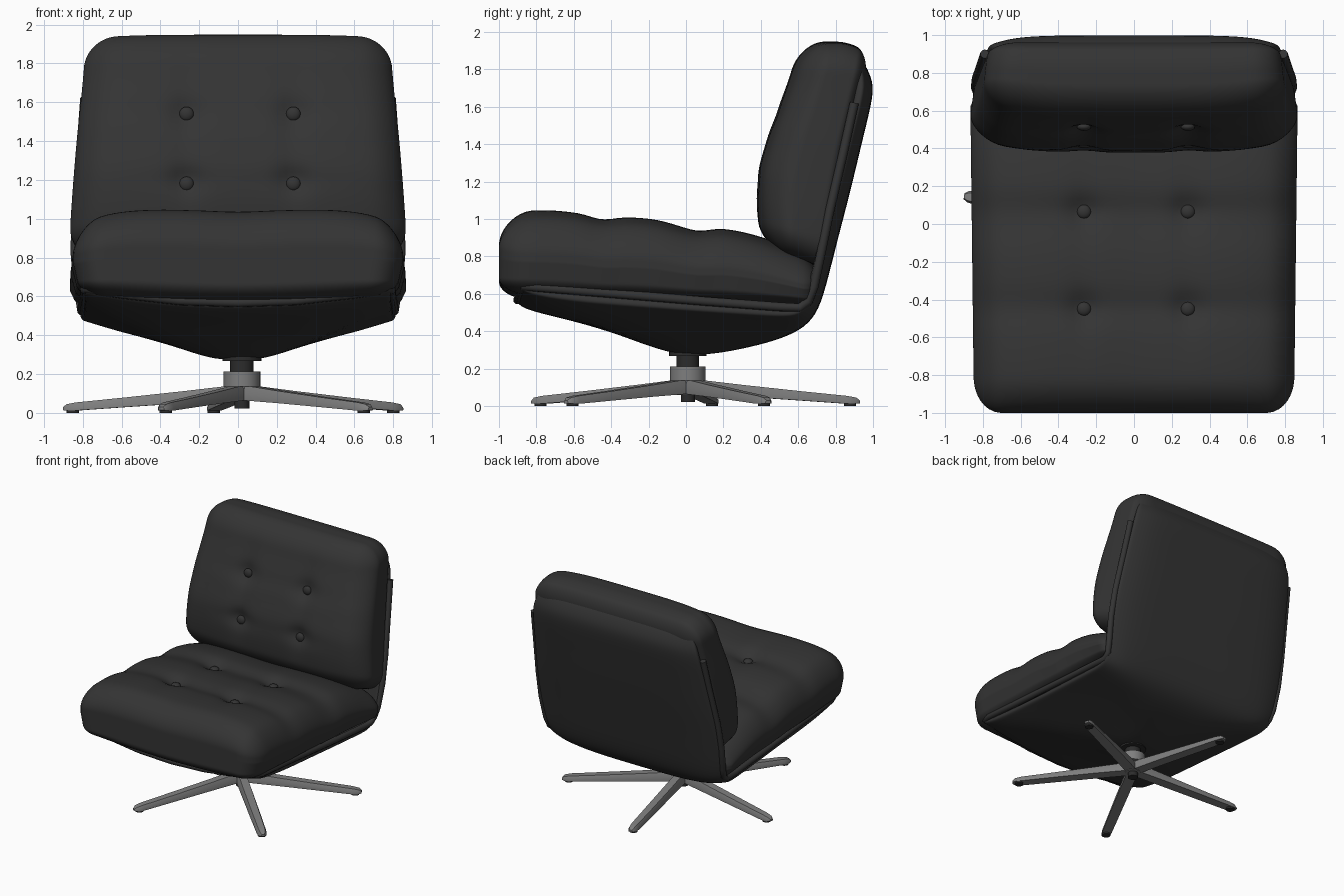
import bpy, bmesh, math
from mathutils import Vector

if "Cube" in bpy.data.objects:
    bpy.data.objects.remove(bpy.data.objects["Cube"])


def material(name, v):
    m = bpy.data.materials.new(name)
    m.diffuse_color = (v, v, v, 1)
    m.use_nodes = True
    m.node_tree.nodes["Principled BSDF"].inputs["Base Color"].default_value = m.diffuse_color
    return m


LEATHER = material("black leather", 0.034)
METAL = material("grey metal", 0.21)
RUBBER = material("dark plastic", 0.025)


def finish(name, bm, mat, angle=50):
    bmesh.ops.recalc_face_normals(bm, faces=bm.faces)
    me = bpy.data.meshes.new(name)
    bm.to_mesh(me)
    bm.free()
    ob = bpy.data.objects.new(name, me)
    bpy.context.collection.objects.link(ob)
    me.materials.append(mat)
    bpy.ops.object.select_all(action='DESELECT')
    bpy.context.view_layer.objects.active = ob
    ob.select_set(True)
    bpy.ops.object.shade_smooth_by_angle(angle=math.radians(angle))
    return ob


def interp(pts, x):
    """Smooth curve through the points."""
    x = max(pts[0][0], min(pts[-1][0], x))
    i = next(k for k in range(len(pts) - 1) if x <= pts[k + 1][0])

    def slope(k):
        a, b = pts[max(0, k - 1)], pts[min(len(pts) - 1, k + 1)]
        return (b[1] - a[1]) / (b[0] - a[0])
    (a, p), (b, q) = pts[i], pts[i + 1]
    h, t = b - a, (x - a) / (b - a)
    return (p * (1 + 2 * t) * (1 - t) ** 2 + q * t * t * (3 - 2 * t)
            + h * slope(i) * t * (1 - t) ** 2 - h * slope(i + 1) * t * t * (1 - t))


def cushion(name, low, high, fn):
    """Rounded unit box (radii on low and high sides), warped into place by fn(u, v, w)."""
    bm = bmesh.new()
    bmesh.ops.create_cube(bm, size=2)
    bmesh.ops.subdivide_edges(bm, edges=bm.edges[:], cuts=47, use_grid_fill=True)
    for vert in bm.verts:
        radii = [l if c < 0 else h for c, l, h in zip(vert.co, low, high)]
        inner = [max(-1 + r, min(1 - r, c)) for c, r in zip(vert.co, radii)]
        d = Vector([(c - i) / r for c, i, r in zip(vert.co, inner, radii)]).normalized()
        vert.co = fn(*[i + k * r for i, k, r in zip(inner, d, radii)])
    return finish(name, bm, LEATHER, 80)


def tuft(x, q, rows):
    """Depth of the button dimples and the soft folds joining them."""
    total = 0
    for bx in (-0.265, 0.285):
        for bq in rows:
            dx, dq = (x - bx) ** 2, (q - bq) ** 2
            total += 0.028 * math.exp(-(dx + dq) / 0.006)
            total += 0.014 * math.exp(-dx / 0.006 - dq / 0.05)
            total += 0.008 * math.exp(-dq / 0.004 - dx / 0.05)
    return total


# Seat cushion
SEAT_ROWS = (-0.45, 0.065)
SEAT_TOP = [(-1, 1.025), (-0.85, 1.045), (-0.72, 1.047), (-0.58, 1.033), (-0.45, 1.005), (-0.3, 1.01),
            (-0.15, 0.995), (0.05, 0.945), (0.2, 0.948), (0.35, 0.92), (0.5, 0.87), (0.7, 0.79)]


def seat_shape(u, v, w):
    y = -0.15 + 0.85 * v
    s = (w + 1) / 2
    x = u * (0.857 + 0.01 * v) * (0.955 + 0.045 * min(1, 2 * s))
    bottom = 0.575 - 0.035 * v - 0.045 * (1 - u * u) * max(0, -v)
    top = interp(SEAT_TOP, y) - 0.11 * u ** 6 - 0.012 * math.exp(-u * u / 0.06)
    return x, y, bottom + (top - bottom) * s - tuft(x, y, SEAT_ROWS) * max(0, w) ** 3


cushion("seat_cushion", (0.17, 0.22, 0.45), (0.17, 0.1, 0.75), seat_shape)

# Back cushion
BACK_ROWS = (1.18, 1.54)
BACK_FRONT = [(0.79, 0.41), (0.95, 0.385), (1.1, 0.378), (1.25, 0.388), (1.45, 0.44),
              (1.6, 0.495), (1.75, 0.55), (1.95, 0.61)]
BACK_WIDTH = [(0.79, 0.872), (1.0, 0.865), (1.4, 0.835), (1.7, 0.805), (1.95, 0.785)]


def back_shape(u, v, w):
    z = 1.37 + 0.578 * w
    b = (v + 1) / 2
    x = u * interp(BACK_WIDTH, z) * (1 - 0.04 * b * b)
    front = interp(BACK_FRONT, z) + 0.08 * u ** 4 + tuft(x, z, BACK_ROWS) * (1 - b) ** 3
    rear = 0.745 + (z - 0.77) * 0.205
    z -= 0.06 * v * max(0, -w) + 0.07 * max(0, v) ** 2 * max(0, w) ** 2 + 0.02 * u ** 4 * max(0, w)
    return x, front + (rear - front) * b, z


cushion("back_cushion", (0.2, 0.7, 0.24), (0.2, 0.4, 0.26), back_shape)

# Upholstery buttons
for i, bx in enumerate((-0.265, 0.285)):
    for j in range(2):
        sy, bz = SEAT_ROWS[j], BACK_ROWS[j]
        spots = (("seat", (bx, sy, interp(SEAT_TOP, sy) - tuft(bx, sy, SEAT_ROWS) + 0.005), (1, 1, 0.6)),
                 ("back", (bx, interp(BACK_FRONT, bz) + tuft(bx, bz, BACK_ROWS) - 0.008, bz), (1, 0.6, 1)))
        for label, loc, sc in spots:
            bm = bmesh.new()
            bmesh.ops.create_uvsphere(bm, u_segments=20, v_segments=12, radius=0.037)
            bmesh.ops.scale(bm, vec=sc, verts=bm.verts)
            bmesh.ops.translate(bm, vec=loc, verts=bm.verts)
            finish(f"{label}_button_{i}{j}", bm, LEATHER)

# Shell: centre line (y, z), side line (y, z) and half width, from front lip to top of back
SHELL = [(-0.905, 0.57, -0.885, 0.625, 0.79), (-0.895, 0.52, -0.875, 0.58, 0.79),
         (-0.60, 0.455, -0.60, 0.56, 0.795), (-0.35, 0.38, -0.35, 0.54, 0.80),
         (-0.10, 0.28, -0.10, 0.52, 0.80), (0.10, 0.265, 0.10, 0.505, 0.805),
         (0.40, 0.325, 0.40, 0.485, 0.81), (0.58, 0.385, 0.57, 0.475, 0.815),
         (0.68, 0.46, 0.64, 0.51, 0.825), (0.735, 0.58, 0.69, 0.62, 0.84),
         (0.80, 0.85, 0.74, 0.85, 0.85), (0.88, 1.15, 0.82, 1.15, 0.83),
         (0.95, 1.45, 0.89, 1.45, 0.80), (1.003, 1.66, 0.945, 1.66, 0.78),
         (0.998, 1.75, 0.95, 1.75, 0.755), (0.935, 1.87, 0.92, 1.85, 0.70)]
COLS = [-1, -0.96, -0.85, -0.7, -0.5, -0.3, -0.14, 0, 0.14, 0.3, 0.5, 0.7, 0.85, 0.96, 1]
bm = bmesh.new()
grid = []
for i, (cy, cz, ey, ez, w) in enumerate(SHELL):
    row = []
    for t in COLS:
        g = max(0, (abs(t) - 0.14) / 0.86)
        z = max(cz + 0.08 * max(0, -cy) / 0.9 * t * t, 0.265 + g * (ez - 0.265))
        row.append(bm.verts.new((t * w, cy + (ey - cy) * (g if i < 8 else g ** 6), z)))
    grid.append(row)
for a, b in zip(grid, grid[1:]):
    for k in range(len(COLS) - 1):
        bm.faces.new((a[k], b[k], b[k + 1], a[k + 1]))
# thicken inwards to a closed body
bm.normal_update()
inner = {v: bm.verts.new(v.co - v.normal * 0.05) for r in grid for v in r}
rim_edges = [e for e in bm.edges if e.is_boundary]
for f in bm.faces[:]:
    bm.faces.new([inner[v] for v in reversed(f.verts)])
for e in rim_edges:
    p, q = e.verts
    bm.faces.new((p, q, inner[q], inner[p]))
shell = finish("shell", bm, LEATHER, 180)
shell.modifiers.new("soften", 'SUBSURF').levels = 2
shell.modifiers["soften"].render_levels = 2

# Piped rim around the seat shell and up both sides of the back
half = [(0.79, 0.90, 1.62), (0.81, 0.84, 1.35), (0.835, 0.77, 1.05), (0.84, 0.725, 0.83), (0.825, 0.685, 0.64),
        (0.81, 0.655, 0.56), (0.805, 0.61, 0.525), (0.805, 0.5, 0.53), (0.80, 0.1, 0.56), (0.79, -0.5, 0.61),
        (0.79, -0.8, 0.635), (0.77, -0.865, 0.64), (0.6, -0.885, 0.612), (0.3, -0.895, 0.578), (0, -0.90, 0.568)]
path = half + [(-x, y, z) for x, y, z in reversed(half[:-1])]
curve = bpy.data.curves.new("shell_rim", 'CURVE')
curve.dimensions = '3D'
curve.bevel_depth = 0.024
curve.bevel_resolution = 3
curve.use_fill_caps = True
sp = curve.splines.new('POLY')
sp.points.add(len(path) - 1)
for p, co in zip(sp.points, path):
    p.co = (*co, 1)
curve.materials.append(LEATHER)
rim = bpy.data.objects.new("shell_rim", curve)
bpy.context.collection.objects.link(rim)
bpy.ops.object.select_all(action='DESELECT')
bpy.context.view_layer.objects.active = rim
rim.select_set(True)
bpy.ops.object.convert(target='MESH')
bpy.ops.object.shade_smooth_by_angle(angle=math.radians(60))

# Swivel post
CX, CY = 0.02, 0.01


def cylinder(name, r, z0, z1, mat, x=CX, y=CY):
    bm = bmesh.new()
    bmesh.ops.create_cone(bm, cap_ends=True, segments=32, radius1=r, radius2=r, depth=z1 - z0)
    bmesh.ops.translate(bm, vec=(x, y, (z0 + z1) / 2), verts=bm.verts)
    return finish(name, bm, mat)


cylinder("swivel_plate", 0.10, 0.268, 0.29, RUBBER)
cylinder("swivel_collar", 0.06, 0.20, 0.275, RUBBER)
cylinder("hub", 0.095, 0.135, 0.212, METAL)
cylinder("hub_core", 0.062, 0.06, 0.14, METAL)
cylinder("post_end", 0.038, 0.022, 0.07, RUBBER)

# Five star legs: distance, top, bottom, half width at top and bottom
LEG = [(0.04, 0.142, 0.065, 0.030, 0.042), (0.3, 0.112, 0.05, 0.030, 0.042), (0.6, 0.08, 0.03, 0.028, 0.04),
       (0.86, 0.054, 0.012, 0.025, 0.037), (0.91, 0.045, 0.012, 0.02, 0.03), (0.93, 0.03, 0.014, 0.010, 0.016)]
for i in range(5):
    a = math.radians(27.5 + 72 * i)
    d, n = Vector((math.cos(a), math.sin(a), 0)), Vector((-math.sin(a), math.cos(a), 0))
    bm = bmesh.new()
    rings = []
    for r, zt, zb, wt, wb in LEG:
        section = ((-wb, zb), (wb, zb), (wb, zb + (zt - zb) * 0.45), (wt, zt), (-wt, zt), (-wb, zb + (zt - zb) * 0.45))
        rings.append([bm.verts.new(Vector((CX, CY, z)) + d * r + n * s) for s, z in section])
    for p, q in zip(rings, rings[1:]):
        for k in range(6):
            bm.faces.new((p[k], p[(k + 1) % 6], q[(k + 1) % 6], q[k]))
    bm.faces.new(rings[0])
    bm.faces.new(rings[-1])
    finish(f"leg_{i}", bm, METAL, 40)
    cylinder(f"foot_pad_{i}", 0.032, 0, 0.02, RUBBER, CX + d.x * 0.88, CY + d.y * 0.88)
